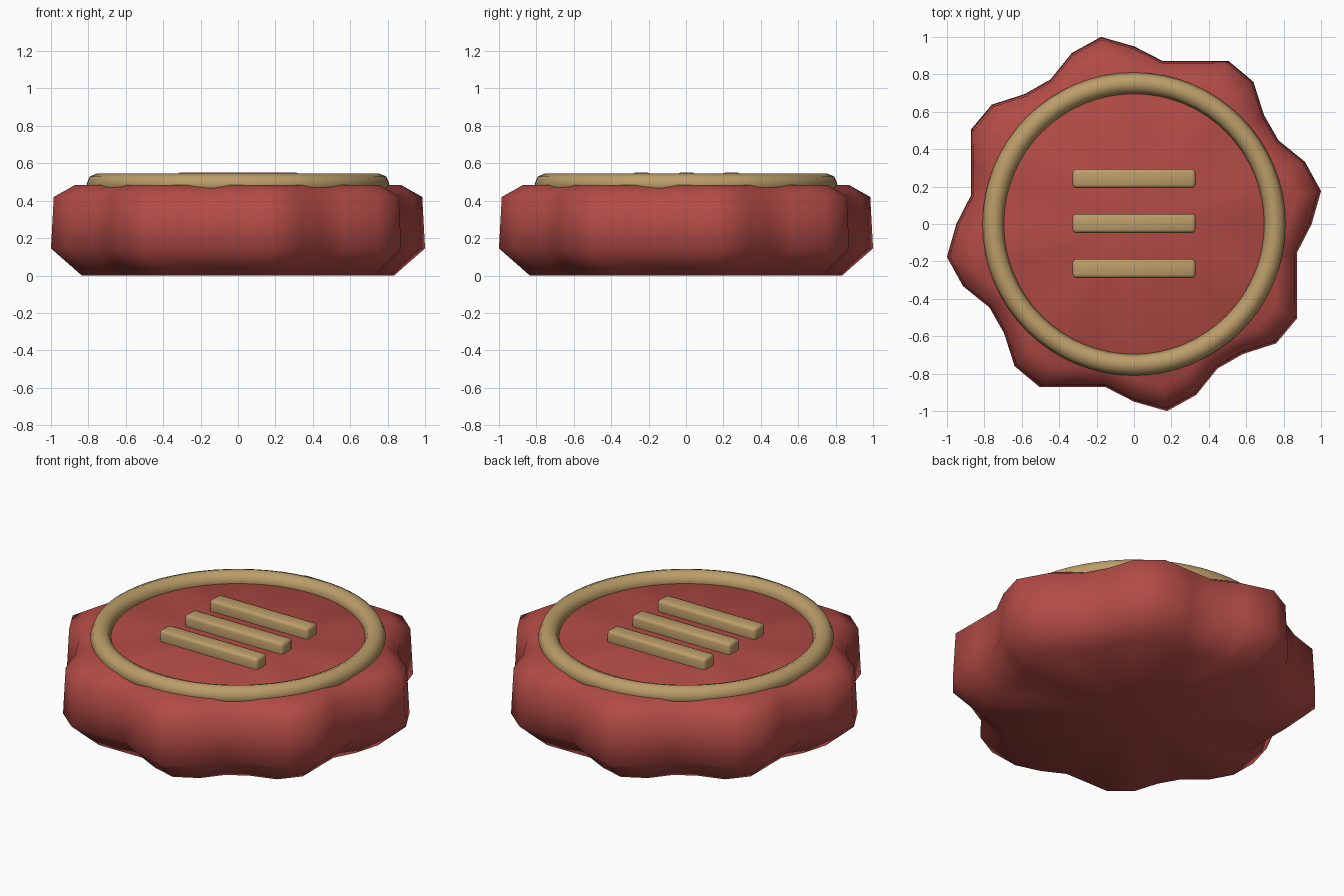
import bpy, bmesh, math

if "Cube" in bpy.data.objects:
    bpy.data.objects.remove(bpy.data.objects["Cube"])

def material(name, rgb):
    m = bpy.data.materials.new(name)
    m.diffuse_color = (*rgb, 1)
    m.use_nodes = True
    m.node_tree.nodes["Principled BSDF"].inputs["Base Color"].default_value = m.diffuse_color
    return m

red = material("wax red", (0.45, 0.07, 0.06))
gold = material("dull gold", (0.50, 0.34, 0.14))

def finish(bm, name, mat):
    bmesh.ops.recalc_face_normals(bm, faces=bm.faces)
    for f in bm.faces:
        f.smooth = True
    me = bpy.data.meshes.new(name)
    bm.to_mesh(me)
    bm.free()
    me.materials.append(mat)
    ob = bpy.data.objects.new(name, me)
    bpy.context.collection.objects.link(ob)
    return ob

# Wavy wax body: eight soft lobes, lofted through (scale, height) levels
N = 36
bm = bmesh.new()
rings = []
for scale, z in [(0.835, 0), (1.0, 0.145), (0.985, 0.42), (0.87, 0.485)]:
    ring = []
    for i in range(N):
        a = 2 * math.pi * i / N
        r = scale * (0.95 + 0.0665 * math.sin(8 * a))
        ring.append(bm.verts.new((r * math.cos(a), r * math.sin(a), z)))
    rings.append(ring)
caps = [(rings[0], bm.verts.new((0, 0, 0))), (rings[-1], bm.verts.new((0, 0, 0.485)))]
for i in range(N):
    j = (i + 1) % N
    for lo, hi in zip(rings, rings[1:]):
        bm.faces.new((lo[i], lo[j], hi[j], hi[i]))
    for ring, centre in caps:
        bm.faces.new((ring[i], ring[j], centre))
finish(bm, "wax_body", red)

# Raised round border
bpy.ops.mesh.primitive_torus_add(major_radius=0.753, minor_radius=0.057, major_segments=64,
                                 minor_segments=8, location=(0, 0, 0.489))
border = bpy.context.object
border.name = "border_ring"
border.data.materials.append(gold)
bpy.ops.object.shade_smooth()

# Three raised bars
for k, y in enumerate((-0.238, 0.003, 0.243)):
    bm = bmesh.new()
    bmesh.ops.create_cube(bm, size=1)
    for v in bm.verts:
        v.co = (v.co.x * 0.656, y + v.co.y * 0.1, 0.502 + v.co.z * 0.096)
    bmesh.ops.bevel(bm, geom=bm.edges[:], offset=0.017, segments=2, profile=0.5,
                    affect='EDGES')
    finish(bm, f"bar_{k + 1}", gold)
